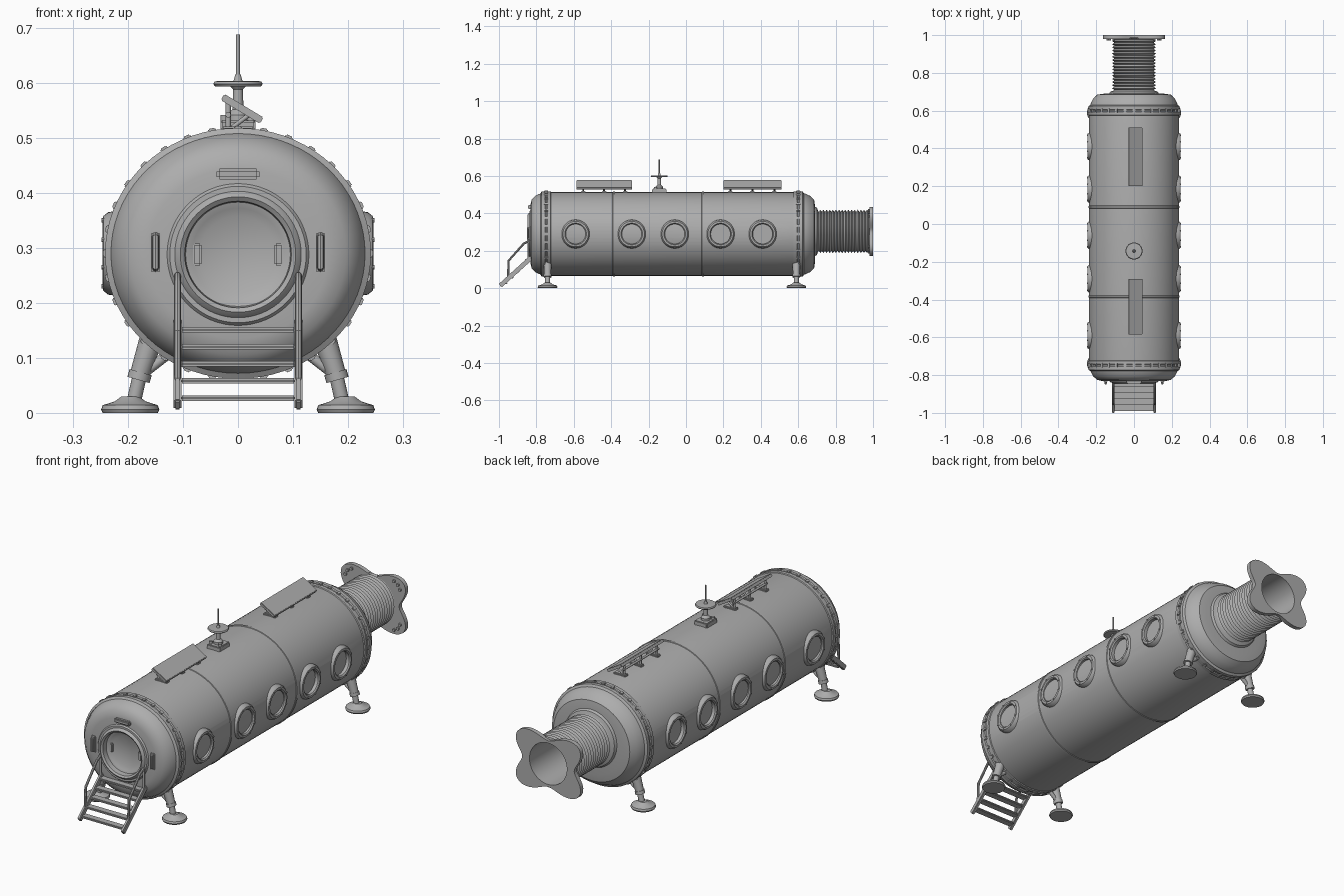
import bpy, bmesh, math
from mathutils import Matrix, Vector

if "Cube" in bpy.data.objects:
    bpy.data.objects.remove(bpy.data.objects["Cube"], do_unlink=True)

GREY = (0.42, 0.42, 0.42, 1)
metal = bpy.data.materials.new("grey_metal")
metal.use_nodes = True
metal.diffuse_color = GREY
metal.node_tree.nodes["Principled BSDF"].inputs["Base Color"].default_value = GREY

AXIS = {"Y": Matrix.Identity(4), "Z": Matrix.Rotation(math.pi / 2, 4, "X"),
        "X": Matrix.Rotation(-math.pi / 2, 4, "Z"), "-X": Matrix.Rotation(math.pi / 2, 4, "Z")}


def finish(name, bm, matrix=Matrix.Identity(4), smooth=True):
    """Turn a bmesh into a named, shaded object."""
    bmesh.ops.remove_doubles(bm, verts=bm.verts, dist=1e-5)
    bm.transform(matrix)
    bmesh.ops.recalc_face_normals(bm, faces=bm.faces)
    mesh = bpy.data.meshes.new(name)
    bm.to_mesh(mesh)
    bm.free()
    mesh.materials.append(metal)
    ob = bpy.data.objects.new(name, mesh)
    bpy.context.collection.objects.link(ob)
    if smooth:
        shade(ob)
    return ob


def select(ob):
    bpy.ops.object.select_all(action="DESELECT")
    ob.select_set(True)
    bpy.context.view_layer.objects.active = ob


def shade(ob):
    select(ob)
    bpy.ops.object.shade_smooth_by_angle(angle=math.radians(32))


def lathe(name, profile, centre, axis="Y", scale=(1, 1, 1), steps=48):
    """Spin (radius, distance) pairs around an axis."""
    bm = bmesh.new()
    verts = [bm.verts.new((r, d, 0)) for r, d in profile]
    edges = [bm.edges.new(pair) for pair in zip(verts, verts[1:])]
    bmesh.ops.spin(bm, geom=verts + edges, cent=(0, 0, 0), axis=(0, 1, 0),
                   angle=math.tau, steps=steps)
    return finish(name, bm, Matrix.Translation(centre) @ AXIS[axis] @ Matrix.Diagonal((*scale, 1)))


def rod(name, a, b, r, r2=None, sides=16):
    a, b = Vector(a), Vector(b)
    bm = bmesh.new()
    bmesh.ops.create_cone(bm, cap_ends=True, segments=sides, radius1=r,
                          radius2=r2 or r, depth=(b - a).length)
    turn = (b - a).to_track_quat("Z", "Y").to_matrix().to_4x4()
    return finish(name, bm, Matrix.Translation((a + b) / 2) @ turn)


def box(name, centre, size, turn=Matrix.Identity(4), bevel=0.003):
    bm = bmesh.new()
    bmesh.ops.create_cube(bm, size=1, matrix=Matrix.Diagonal((*size, 1)))
    bmesh.ops.bevel(bm, geom=bm.edges[:], offset=bevel, segments=2, affect="EDGES")
    return finish(name, bm, Matrix.Translation(centre) @ turn)


def tube(name, points, r):
    """Bent pipe along a path."""
    curve = bpy.data.curves.new(name, "CURVE")
    curve.dimensions = "3D"
    curve.bevel_depth, curve.bevel_resolution, curve.use_fill_caps = r, 2, True
    spline = curve.splines.new("POLY")
    spline.points.add(len(points) - 1)
    for p, co in zip(spline.points, points):
        p.co = (*co, 1)
    curve.materials.append(metal)
    ob = bpy.data.objects.new(name, curve)
    bpy.context.collection.objects.link(ob)
    select(ob)
    bpy.ops.object.convert(target="MESH")
    shade(bpy.context.object)


# Hull: slightly wide cylinder with chamfered ends and a recessed doorway
MID = 0.29
OVAL = (1.06, 1, 1)
hull = lathe("hull", [(0, -0.805), (0.092, -0.805), (0.1, -0.832), (0.155, -0.832),
                      (0.185, -0.825), (0.205, -0.805), (0.218, -0.775), (0.224, -0.74),
                      (0.224, 0.6), (0.217, 0.635), (0.203, 0.665), (0.183, 0.685),
                      (0.15, 0.69), (0, 0.69)], (0, 0, MID), scale=OVAL, steps=72)

# Round windows: shallow cut plus raised frame
WINDOWS = (-0.59, -0.29, -0.06, 0.185, 0.41)
for side in (-1, 1):
    for y in WINDOWS:
        cutter = rod("window_cutter", (side * 0.226, y, MID), (side * 0.3, y, MID), 0.055, sides=40)
        cut = hull.modifiers.new("window_cut", "BOOLEAN")
        cut.operation, cut.solver, cut.object = "DIFFERENCE", "EXACT", cutter
        select(hull)
        bpy.ops.object.modifier_apply(modifier=cut.name)
        bpy.data.objects.remove(cutter, do_unlink=True)
        axis = "X" if side > 0 else "-X"
        lathe("window_frame", [(0.053, 0.222), (0.053, 0.241), (0.058, 0.246), (0.068, 0.245),
                               (0.075, 0.236), (0.078, 0.215)], (0, y, MID), axis, steps=40)
        for i in range(8):
            a = math.tau * (i + 0.5) / 8
            c = Vector((side * 0.24, y + 0.065 * math.cos(a), MID + 0.065 * math.sin(a)))
            rod("window_bolt", c, c + Vector((side * 0.008, 0, 0)), 0.004, sides=8)
shade(hull)

# Clamping bands with studs, and thin panel seams
for y in (-0.748, 0.6):
    lathe("end_band", [(0.218, y - 0.03), (0.228, y - 0.024), (0.228, y - 0.007), (0.224, y - 0.003),
                       (0.224, y + 0.003), (0.228, y + 0.007), (0.228, y + 0.024), (0.218, y + 0.03)],
          (0, 0, MID), scale=OVAL, steps=72)
    for i in range(32):
        a = math.tau * i / 32
        box("band_stud", (0.228 * 1.06 * math.cos(a), y, MID + 0.228 * math.sin(a)),
            (0.008, 0.022, 0.014), Matrix.Rotation(-a, 4, "Y"), 0.002)
for y in (-0.385, 0.09):
    lathe("hull_seam", [(0.222, y - 0.008), (0.2265, y - 0.005), (0.2265, y + 0.005), (0.222, y + 0.008)],
          (0, 0, MID), scale=OVAL, steps=72)

# Front door: stepped rim, dished hatch and grab handles
DOOR = 0.288
lathe("door_rim", [(0.094, -0.805), (0.097, -0.842), (0.105, -0.848), (0.112, -0.842),
                   (0.115, -0.838), (0.124, -0.838), (0.134, -0.826)], (0, 0, DOOR), steps=64)
lathe("door_hatch", [(0, -0.806), (0.07, -0.808), (0.084, -0.816), (0.096, -0.82), (0.098, -0.804)],
      (0, 0, DOOR), steps=64)
for side in (-1, 1):
    box("door_grip", (side * 0.074, -0.813, DOOR), (0.016, 0.014, 0.04))
    tube("side_handle", [(side * 0.15, -0.825, 0.26), (side * 0.15, -0.845, 0.265),
                         (side * 0.15, -0.845, 0.32), (side * 0.15, -0.825, 0.325)], 0.006)
    box("side_handle_plate", (side * 0.15, -0.832, 0.292), (0.022, 0.01, 0.075))
box("door_lamp", (0, -0.835, 0.434), (0.078, 0.022, 0.02), bevel=0.005)

# Stairs: sloped stringers, treads and handrails
for side in (-1, 1):
    x = side * 0.11
    slope = Matrix.Rotation(math.atan2(0.145, 0.16), 4, "X")
    box("stair_stringer", (x, -0.91, 0.089), (0.014, 0.225, 0.024), slope)
    tube("stair_handrail", [(x, -0.952, 0.05), (x, -0.948, 0.148), (x, -0.868, 0.238),
                            (x, -0.845, 0.25), (x, -0.822, 0.25)], 0.006)
    rod("stair_post", (x, -0.842, 0.145), (x, -0.842, 0.248), 0.005)
for i in range(5):
    box("stair_tread", (0, -0.972 + 0.032 * i, 0.027 + 0.031 * i), (0.21, 0.034, 0.01))

# Four splayed legs on round feet
for side in (-1, 1):
    for y in (-0.74, 0.59):
        lathe("foot_pad", [(0, 0), (0.05, 0), (0.053, 0.006), (0.05, 0.014), (0.028, 0.021),
                           (0.016, 0.03), (0, 0.03)], (side * 0.196, y, 0), "Z", steps=32)
        rod("leg_lower", (side * 0.19, y, 0.018), (side * 0.176, y, 0.08), 0.013)
        rod("leg_upper", (side * 0.179, y, 0.068), (side * 0.153, y, 0.15), 0.018, 0.022)
        rod("leg_collar", (side * 0.181, y, 0.06), (side * 0.177, y, 0.074), 0.021)
        rod("leg_brace", (side * 0.174, y, 0.07), (side * 0.12, y, 0.112), 0.009)

# Tilted roof panels on short struts
tilt = Matrix.Rotation(math.radians(31), 4, "Y")
for y, length in ((-0.4375, 0.295), (0.355, 0.31)):
    box("roof_panel", (0.0075, y, 0.553), (0.083, length, 0.013), tilt, 0.002)
    for end in (-0.38, 0, 0.38):
        yy = y + end * length
        rod("panel_strut", (-0.018, yy, 0.505), (-0.018, yy, 0.565), 0.005)
        rod("panel_brace", (-0.022, yy, 0.51), (0.02, yy, 0.542), 0.004)
        box("panel_foot", (0, yy, 0.515), (0.06, 0.024, 0.012))
    rod("panel_rail", (-0.018, y - length * 0.42, 0.542), (-0.018, y + length * 0.42, 0.542), 0.005)

# Roof mast with dish and whip aerial
MAST_Y = -0.143
box("mast_base", (0, MAST_Y, 0.52), (0.064, 0.075, 0.024))
lathe("mast", [(0, 0.52), (0.02, 0.525), (0.02, 0.542), (0.01, 0.552), (0.009, 0.588), (0.014, 0.594),
               (0.042, 0.594), (0.045, 0.598), (0.042, 0.603), (0.008, 0.604), (0.005, 0.615), (0, 0.615)],
      (0, MAST_Y, 0), "Z", steps=32)
rod("aerial", (0, MAST_Y, 0.61), (0, MAST_Y, 0.688), 0.0035)
for side in (-1, 1):
    rod("mast_knob", (side * 0.024, MAST_Y - 0.02, 0.52), (side * 0.024, MAST_Y - 0.02, 0.542), 0.008)

# Rear docking tunnel: ribbed sleeve, open at the back
TUNNEL_Z = 0.304
RIBS = 18
wave = [(0.11 + 0.006 * math.cos(math.pi * i / 2), 0.685 + 0.3 * i / (4 * RIBS))
        for i in range(4 * RIBS + 1)]
lathe("tunnel_sleeve", wave + [(0.095, 0.99), (0.095, 0.692), (0, 0.692)], (0, 0, TUNNEL_Z), steps=56)
lathe("tunnel_collar", [(0.112, 0.705), (0.126, 0.7), (0.135, 0.685)], (0, 0, TUNNEL_Z), steps=56)

# Four-eared flange at the tunnel mouth
bm = bmesh.new()
N = 72
rows = []
for inner, y in ((0, 0.98), (0, 1.0), (1, 1.0), (1, 0.98)):
    ring = []
    for i in range(N):
        a = math.tau * i / N
        lobe = 0.155 - 0.035 * math.cos(4 * a)
        rx, rz = (0.095, 0.095) if inner else (lobe * 1.1, lobe * 0.88)
        ring.append(bm.verts.new((rx * math.cos(a), y, rz * math.sin(a))))
    rows.append(ring)
for j in range(4):
    p, q = rows[j], rows[(j + 1) % 4]
    for i in range(N):
        k = (i + 1) % N
        bm.faces.new((p[i], p[k], q[k], q[i]))
finish("tunnel_flange", bm, Matrix.Translation((0, 0, TUNNEL_Z)))
for sx in (-1, 1):
    for sz in (-1, 1):
        for dx, dz in ((0.128, 0.1), (0.108, 0.112), (0.138, 0.08)):
            rod("flange_bolt", (sx * dx, 0.972, TUNNEL_Z + sz * dz),
                (sx * dx, 1.0, TUNNEL_Z + sz * dz), 0.007, sides=8)
